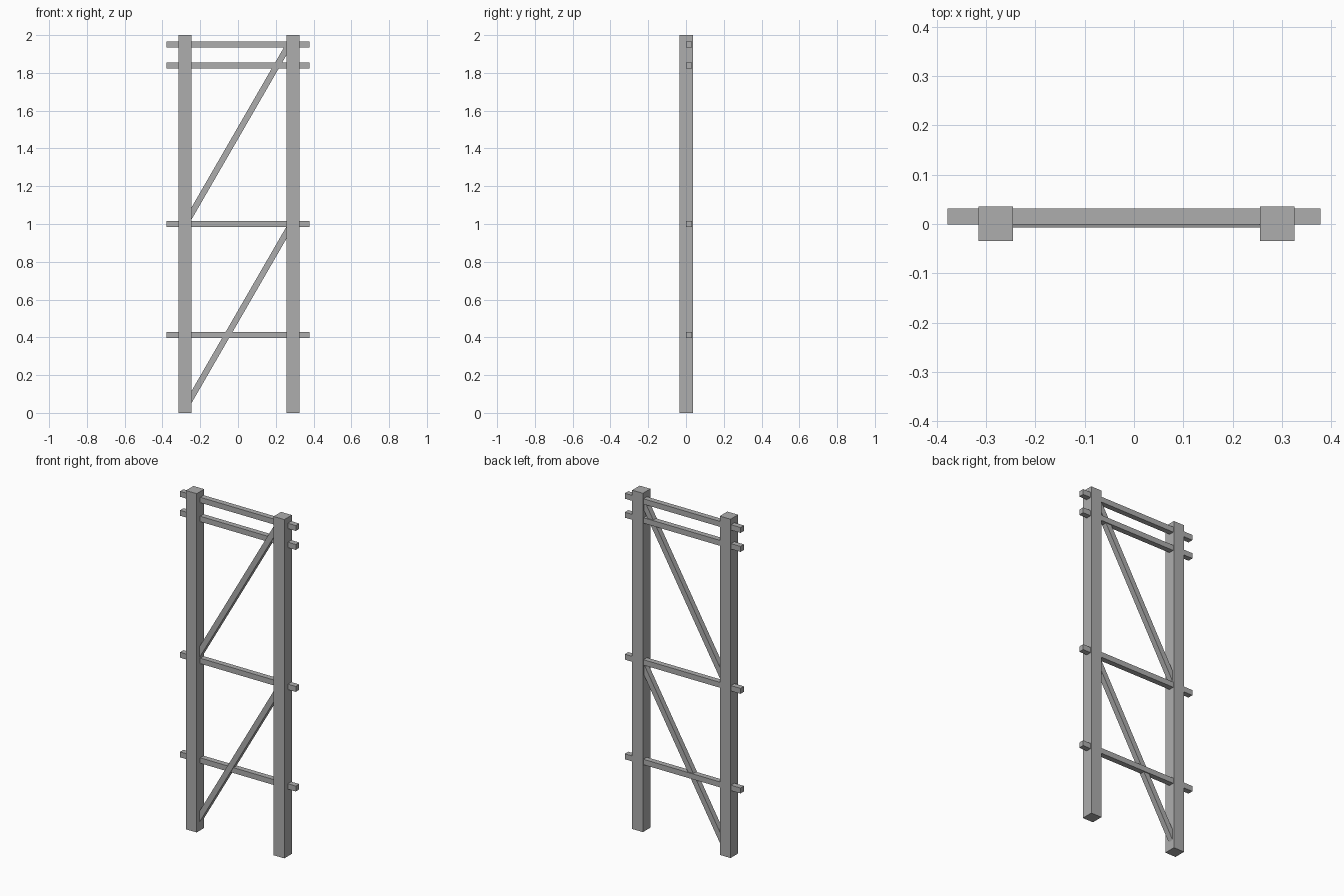
import bpy
import math

if "Cube" in bpy.data.objects:
    bpy.data.objects.remove(bpy.data.objects["Cube"], do_unlink=True)

# One plain grey for the whole frame
grey = bpy.data.materials.new("plain_grey")
grey.use_nodes = True
colour = (0.42, 0.42, 0.42, 1)
grey.diffuse_color = colour
grey.node_tree.nodes["Principled BSDF"].inputs["Base Color"].default_value = colour


def beam(name, centre, size, tilt=0):
    """Box of a given size, tilted about the front-back axis."""
    bpy.ops.mesh.primitive_cube_add(size=1, location=centre, rotation=(0, tilt, 0))
    obj = bpy.context.object
    obj.name = name
    obj.scale = size
    obj.data.materials.append(grey)
    return obj


RAIL = 0.032
POST = 0.07

# Upright posts
for name, x in (("right_post", -0.281), ("left_post", 0.291)):
    beam(name, (x, 0.001, 1), (POST, POST, 2))

# Horizontal rails that run through both posts
for name, z in (("low_rail", 0.412), ("middle_rail", 1.0),
                ("upper_rail", 1.838), ("top_rail", 1.95)):
    beam(name, (0, 0.015, z), (0.756, RAIL, RAIL))

# Diagonal braces, ending inside the posts
for name, z in (("lower_brace", 0.51), ("upper_brace", 1.482)):
    beam(name, (0, 0.009, z), (1.1, RAIL, RAIL), -math.radians(60))
